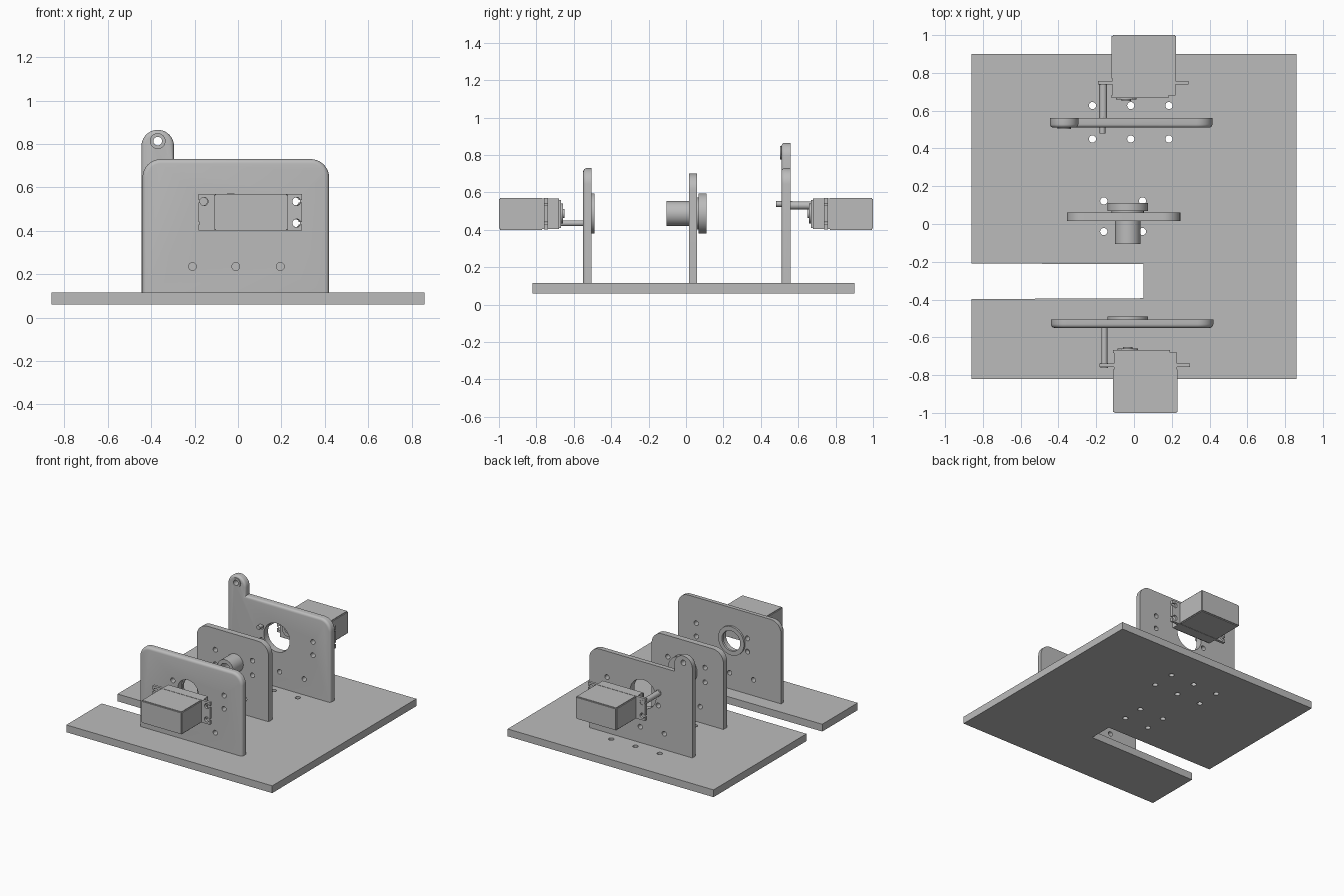
import bpy, bmesh, math
from mathutils import Matrix, Vector

cube = bpy.data.objects.get("Cube")
if cube:
    bpy.data.objects.remove(cube, do_unlink=True)

grey = bpy.data.materials.new("plain_grey")
grey.use_nodes = True
COLOUR = (0.5, 0.5, 0.5, 1)
grey.diffuse_color = COLOUR
grey.node_tree.nodes["Principled BSDF"].inputs["Base Color"].default_value = COLOUR

HUB_X, HUB_Z = -0.033, 0.487      # shared shaft axis
FLOOR = 0.115                     # top of the base board


def box(bm, x0, x1, y0, y1, z0, z1):
    m = Matrix.Translation(((x0 + x1) / 2, (y0 + y1) / 2, (z0 + z1) / 2))
    m = m @ Matrix.Diagonal((x1 - x0, y1 - y0, z1 - z0, 1))
    return bmesh.ops.create_cube(bm, size=1, matrix=m)["verts"]


def rod(bm, x, z, r, y0, y1, sides=40):
    """Cylinder along y."""
    m = Matrix.Translation((x, (y0 + y1) / 2, z)) @ Matrix.Rotation(math.pi / 2, 4, "X")
    bmesh.ops.create_cone(bm, cap_ends=True, segments=sides, radius1=r, radius2=r,
                          depth=y1 - y0, matrix=m)


def post(bm, x, y, r, z0, z1):
    """Cylinder along z."""
    bmesh.ops.create_cone(bm, cap_ends=True, segments=24, radius1=r, radius2=r,
                          depth=z1 - z0, matrix=Matrix.Translation((x, y, (z0 + z1) / 2)))


def make(name, bm):
    bmesh.ops.recalc_face_normals(bm, faces=bm.faces)
    mesh = bpy.data.meshes.new(name)
    bm.to_mesh(mesh)
    bm.free()
    obj = bpy.data.objects.new(name, mesh)
    bpy.context.scene.collection.objects.link(obj)
    return obj


def finish(name, bm, cut=None):
    """Make the object, carve out the cutters, shade it and colour it."""
    obj = make(name, bm)
    if cut:
        cutter = make("cutter", cut)
        cutter.hide_render = True
        mod = obj.modifiers.new("holes", "BOOLEAN")
        mod.object, mod.operation, mod.solver = cutter, "DIFFERENCE", "EXACT"
        mod.use_self = True
        graph = bpy.context.evaluated_depsgraph_get()
        mesh = bpy.data.meshes.new_from_object(obj.evaluated_get(graph))
        obj.modifiers.clear()
        obj.data = mesh
        bpy.data.objects.remove(cutter, do_unlink=True)
    obj.data.materials.clear()
    obj.data.materials.append(grey)
    obj.data.shade_smooth()
    obj.data.set_sharp_from_angle(angle=math.radians(32))
    return obj


def arc(cx, cz, r, a0, a1, n=10):
    steps = [math.radians(a0 + (a1 - a0) * i / n) for i in range(n + 1)]
    return [(cx + r * math.cos(a), cz + r * math.sin(a)) for a in steps]


def plate(outline, y0, y1, round_edge):
    """Extrude an x-z outline along y and round the rim of the front face."""
    bm = bmesh.new()
    face = bm.faces.new([bm.verts.new((x, y0, z)) for x, z in outline])
    new = bmesh.ops.extrude_face_region(bm, geom=[face])["geom"]
    bmesh.ops.translate(bm, vec=(0, y1 - y0, 0),
                        verts=[v for v in new if isinstance(v, bmesh.types.BMVert)])
    bmesh.ops.recalc_face_normals(bm, faces=bm.faces)
    if round_edge:
        rim = [e for e in bm.edges if all(abs(v.co.y - y0) < 1e-4 for v in e.verts)
               and max(v.co.z for v in e.verts) > FLOOR + 0.01]
        bmesh.ops.bevel(bm, geom=rim, offset=round_edge, segments=4, profile=0.5,
                        affect="EDGES")
    return bm


def holes(points, r, y):
    cut = bmesh.new()
    for x, z in points:
        rod(cut, x, z, r, y - 0.1, y + 0.1, 24)
    return cut


# Base board with the side slot and bolt holes
board = bmesh.new()
box(board, -0.86, 0.86, -0.82, 0.90, 0.06, FLOOR)
cut = bmesh.new()
slot = box(cut, -1, 0.05, -0.393, -0.213, 0, 0.2)
for v in slot:
    if v.co.x < -0.9:
        v.co.y += math.copysign(0.005, v.co.y + 0.3)
bolts = [(x, y) for x in (-0.22, -0.017, 0.185) for y in (0.45, 0.627)]
bolts += [(x, y) for x in (-0.16, 0.045) for y in (-0.04, 0.122)]
for x, y in bolts:
    post(cut, x, y, 0.019, 0, 0.2)
finish("base_board", board, cut)

mount_holes = [(x, z) for x in (-0.16, 0.268) for z in (0.435, 0.535)]
foot_holes = [(x, 0.235) for x in (-0.21, -0.01, 0.195)]

# Front upright
outline = ([(-0.44, FLOOR), (0.42, FLOOR)] + arc(0.335, 0.645, 0.085, 0, 90)
           + arc(-0.355, 0.645, 0.085, 90, 180))
cut = holes(mount_holes + foot_holes, 0.018, -0.53)
rod(cut, HUB_X, HUB_Z, 0.085, -0.6, -0.45, 48)
finish("front_upright", plate(outline, -0.55, -0.505, 0.02), cut)

# Bearing ring on the back of the front upright
ring = bmesh.new()
rod(ring, HUB_X, HUB_Z, 0.108, -0.507, -0.49, 48)
cut = bmesh.new()
rod(cut, HUB_X, HUB_Z, 0.076, -0.6, -0.4, 48)
finish("bearing_ring", ring, cut)

# Middle upright
outline = ([(-0.355, FLOOR), (0.245, FLOOR)] + arc(0.155, 0.61, 0.09, 0, 90)
           + arc(-0.265, 0.61, 0.09, 90, 180))
side_holes = [(x, z) for x in (-0.2, 0.11) for z in (0.43, 0.54)]
cut = holes(side_holes + [(-0.16, 0.235), (0.045, 0.235)], 0.018, 0.04)
rod(cut, HUB_X, HUB_Z, 0.035, -0.1, 0.2)
finish("middle_upright", plate(outline, 0.015, 0.06, 0), cut)

# Hub sleeve in front and flange behind the middle upright
for name, r, bore, y0, y1 in (("hub_sleeve", 0.067, 0.04, -0.105, 0.02),
                              ("hub_neck", 0.085, 0.035, 0.055, 0.075),
                              ("hub_flange", 0.108, 0.035, 0.068, 0.11)):
    hub = bmesh.new()
    rod(hub, HUB_X, HUB_Z, r, y0, y1, 48)
    cut = bmesh.new()
    rod(cut, HUB_X, HUB_Z, bore, -0.2, 0.2)
    finish(name, hub, cut)

# Rear upright with the raised lug
outline = ([(-0.445, FLOOR), (0.415, FLOOR)] + arc(0.33, 0.645, 0.085, 0, 90)
           + [(-0.295, 0.73)] + arc(-0.37, 0.79, 0.075, 0, 180, 20))
cut = holes(mount_holes + foot_holes, 0.018, 0.53)
rod(cut, HUB_X, HUB_Z, 0.108, 0.45, 0.65, 48)
rod(cut, -0.37, 0.813, 0.02, 0.45, 0.65, 24)
finish("rear_upright", plate(outline, 0.51, 0.56, 0.018), cut)

# Recessed collar in the lug
collar = bmesh.new()
rod(collar, -0.37, 0.813, 0.036, 0.503, 0.515)
cut = bmesh.new()
rod(cut, -0.37, 0.813, 0.02, 0.45, 0.65, 24)
finish("lug_collar", collar, cut)


def motor(side, dx, sign):
    """Boxy motor; y is given as a distance outward from the centre."""
    def span(a, b):
        return sorted((sign * a, sign * b))

    # Case, with a seam just behind the ears
    case = bmesh.new()
    box(case, -0.11 + dx, 0.23 + dx, *span(0.765, 1.0), 0.40, 0.57)
    bmesh.ops.bevel(case, geom=list(case.edges), offset=0.006, segments=2, affect="EDGES")
    finish(side + "_motor_case", case)
    neck = bmesh.new()
    box(neck, -0.107 + dx, 0.227 + dx, *span(0.68, 0.77), 0.403, 0.567)
    finish(side + "_motor_neck", neck)
    cap = bmesh.new()
    box(cap, -0.11 + dx, 0.19 + dx, *span(0.668, 0.684), 0.41, 0.56)
    finish(side + "_motor_cap", cap)

    # Mounting ears with open-ended holes
    ears = bmesh.new()
    y0, y1 = span(0.738, 0.758)
    box(ears, -0.182 + dx, 0.296 + dx, y0, y1, 0.401, 0.569)
    cut = bmesh.new()
    for x, end in ((-0.157, -0.2), (0.27, 0.32)):
        for z in (0.435, 0.535):
            rod(cut, x + dx, z, 0.019, y0 - 0.05, y1 + 0.05, 24)
            a, b = sorted((x + dx, end + dx))
            box(cut, a, b, y0 - 0.04, y1 + 0.04, z - 0.006, z + 0.006)
    finish(side + "_motor_ears", ears, cut)

    # Output boss and shaft
    boss = bmesh.new()
    rod(boss, HUB_X + dx, HUB_Z, 0.054, *span(0.658, 0.67))
    rod(boss, HUB_X + dx, HUB_Z, 0.025, *span(0.65, 0.662), 24)
    finish(side + "_motor_boss", boss)


motor("front", 0, -1)
motor("rear", -0.008, 1)

# Spacer rods between motor ears and uprights
spacer = bmesh.new()
rod(spacer, -0.157, 0.435, 0.016, -0.745, -0.54, 24)
rod(spacer, -0.157, 0.435, 0.02, -0.762, -0.735, 24)
finish("front_spacer", spacer)
spacer = bmesh.new()
rod(spacer, -0.163, 0.53, 0.021, 0.555, 0.755, 24)
rod(spacer, -0.167, 0.538, 0.015, 0.48, 0.57, 24)
finish("rear_spacer", spacer)
